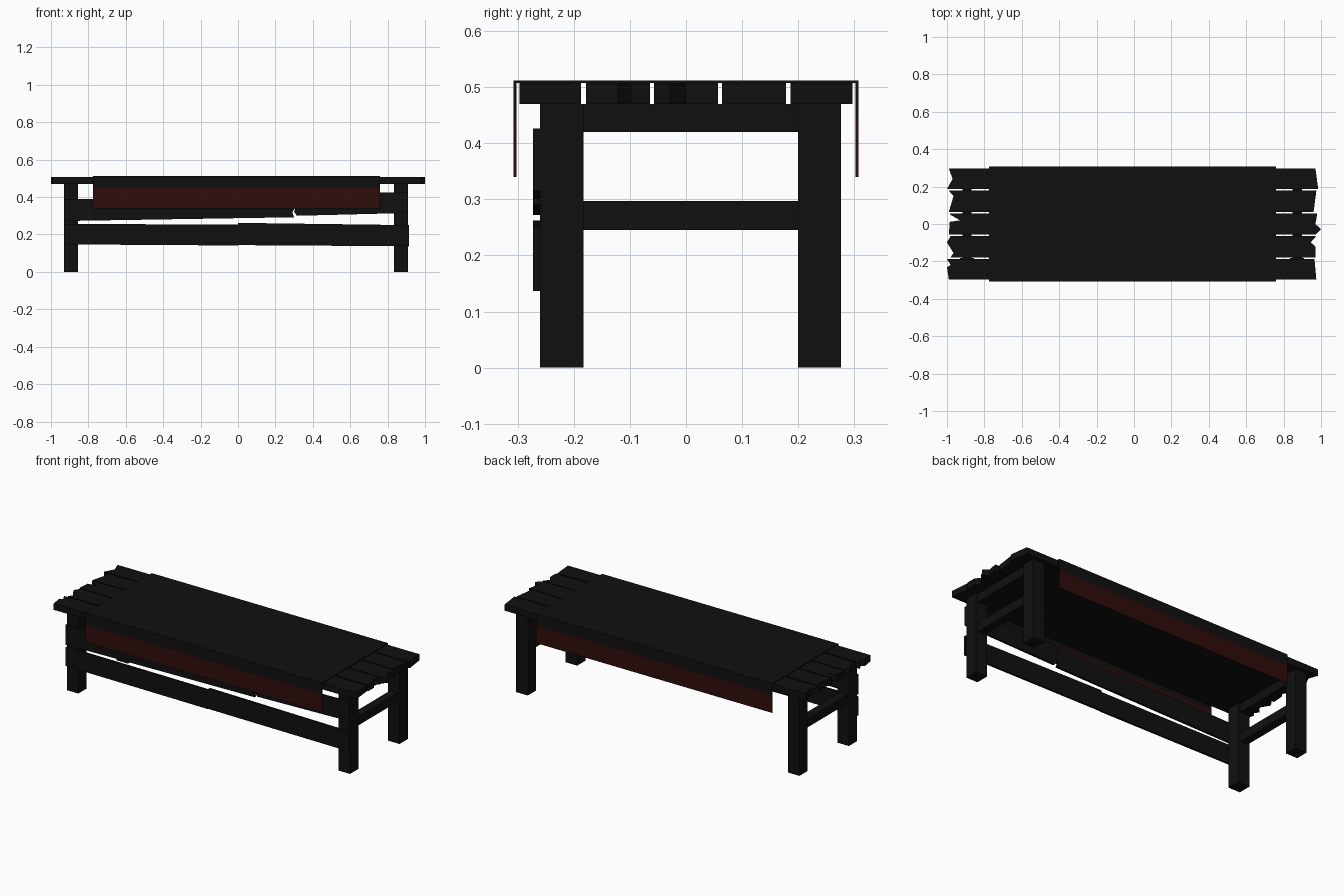
import bpy
import bmesh
from mathutils import Vector

default_cube = bpy.data.objects.get("Cube")
if default_cube:
    bpy.data.objects.remove(default_cube, do_unlink=True)


def make_material(name, colour):
    material = bpy.data.materials.new(name)
    material.use_nodes = True
    material.diffuse_color = colour
    material.node_tree.nodes["Principled BSDF"].inputs["Base Color"].default_value = colour
    return material


black = make_material("charred black", (0.005, 0.005, 0.005, 1))
red = make_material("dark red", (0.03, 0.0035, 0.0035, 1))


def extruded(name, outline, offset):
    """Solid made by pushing a flat outline along an offset vector."""
    bm = bmesh.new()
    face = bm.faces.new([bm.verts.new(point) for point in outline])
    moved = bmesh.ops.extrude_face_region(bm, geom=[face])["geom"]
    verts = [item for item in moved if isinstance(item, bmesh.types.BMVert)]
    bmesh.ops.translate(bm, verts=verts, vec=Vector(offset))
    bmesh.ops.recalc_face_normals(bm, faces=bm.faces)
    mesh = bpy.data.meshes.new(name)
    bm.to_mesh(mesh)
    bm.free()
    mesh.materials.append(black)
    obj = bpy.data.objects.new(name, mesh)
    bpy.context.collection.objects.link(obj)
    return obj


def box(name, x, y, z):
    outline = [(x[0], y[0], z[0]), (x[1], y[0], z[0]), (x[1], y[1], z[0]), (x[0], y[1], z[0])]
    return extruded(name, outline, (0, 0, z[1] - z[0]))


# Legs and end rails
front_y, back_y = (-0.26, -0.183), (0.2, 0.276)
for side, leg_x in (("right", (-0.93, -0.855)), ("left", (0.835, 0.91))):
    for place, leg_y in (("front", front_y), ("back", back_y)):
        box(f"{place}_{side}_leg", leg_x, leg_y, (0, 0.47))
    rail_x = (leg_x[0] + 0.013, leg_x[1] - 0.013)
    rail_y = (front_y[1], back_y[0])
    box(f"{side}_upper_rail", rail_x, rail_y, (0.42, 0.47))
    box(f"{side}_lower_rail", rail_x, rail_y, (0.245, 0.297))

# Broken top planks: front edge, back edge, then end profiles as (x, fraction of width)
planks = [
    (-0.297, -0.187, [(-0.99, 0), (-1, 0.6), (-0.98, 0.7), (-1, 1)], [(0.975, 0), (0.965, 1)]),
    (-0.178, -0.064, [(-0.98, 0), (-0.965, 0.2), (-1, 0.7), (-0.98, 1)],
     [(0.97, 0), (0.97, 0.5), (0.945, 0.7), (0.975, 1)]),
    (-0.057, 0.057, [(-0.99, 0), (-0.985, 0.6), (-0.93, 0.67), (-0.985, 0.95), (-0.985, 1)],
     [(0.97, 0), (1, 0.25), (0.97, 0.5), (0.98, 1)]),
    (0.064, 0.178, [(-0.99, 0), (-0.965, 0.75), (-0.99, 1)], [(0.96, 0), (0.975, 1)]),
    (0.186, 0.297, [(-1, 0), (-0.97, 0.5), (-0.99, 1)], [(0.985, 0), (0.97, 1)]),
]
for number, (front, back, right_end, left_end) in enumerate(planks, 1):
    profile = right_end + left_end[::-1]
    outline = [(x, front + t * (back - front), 0.47) for x, t in profile]
    extruded(f"top_plank_{number}", outline, (0, 0, 0.037))


# Snapped boards along the front: outline points are (x, z)
def front_board(name, points):
    extruded(name, [(x, -0.273, z) for x, z in points], (0, 0.013, 0))


front_board("lower_right_board", [(-0.93, 0.147), (0, 0.141), (0, 0.252), (-0.93, 0.257)])
front_board("lower_left_board", [(0, 0.143), (0.914, 0.137), (0.914, 0.25), (0, 0.262)])
front_board("upper_right_board", [(-0.93, 0.272), (0.3, 0.292), (0.29, 0.32), (0.31, 0.35),
                                  (0.3, 0.405), (-0.93, 0.388)])
front_board("upper_left_board", [(0.315, 0.3), (0.91, 0.315), (0.91, 0.426), (0.3, 0.415),
                                 (0.31, 0.36), (0.3, 0.32)])

# Draped cloth with red hanging borders
cloth_x = (-0.775, 0.76)
box("cloth_top", cloth_x, (-0.307, 0.307), (0.507, 0.512))
for place, flap_y in (("front", (-0.307, -0.302)), ("back", (0.302, 0.307))):
    box(f"{place}_cloth_flap", cloth_x, flap_y, (0.445, 0.507))
    border = box(f"{place}_cloth_border", cloth_x, flap_y, (0.34, 0.445))
    border.data.materials[0] = red
